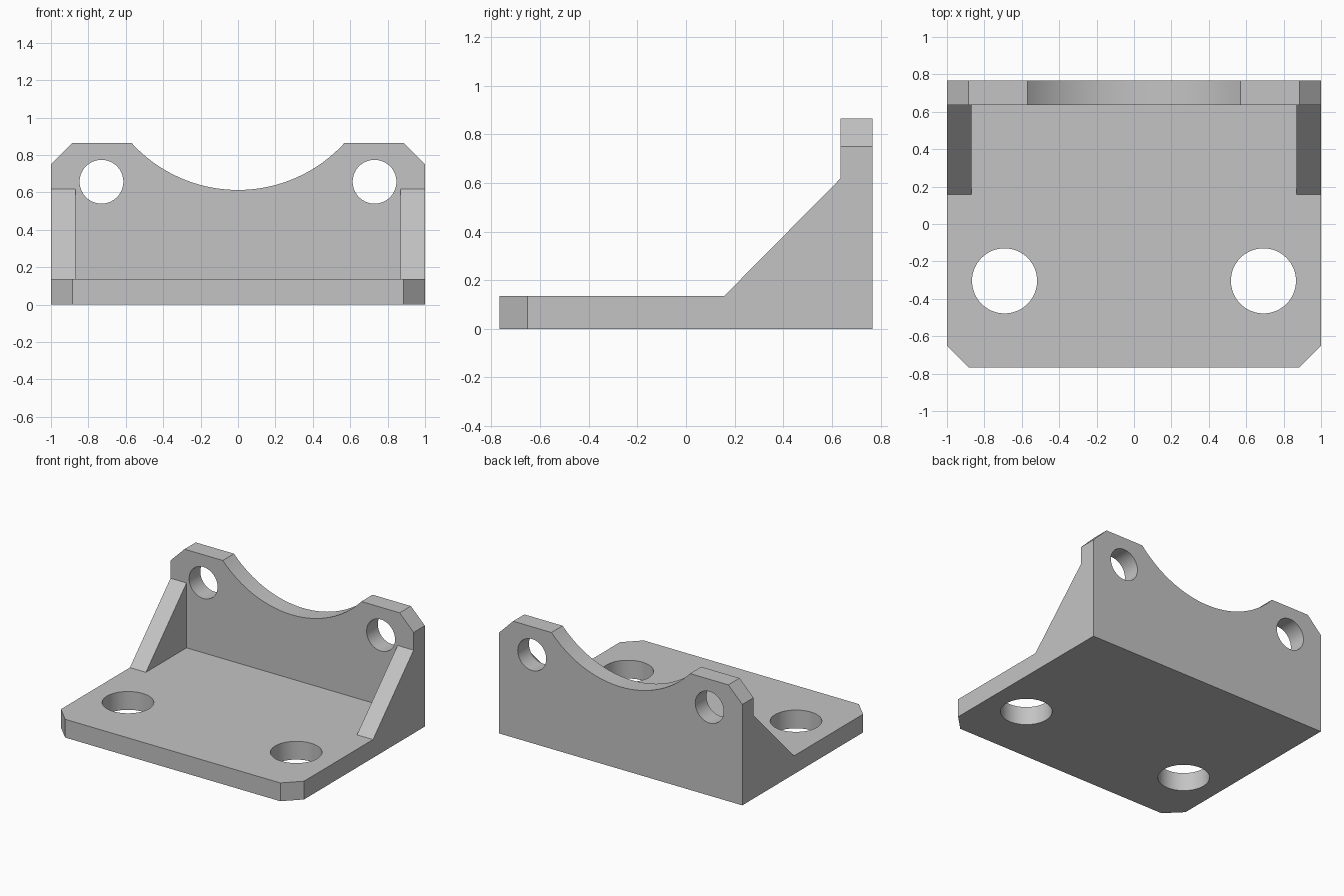
import bpy, bmesh, math
from mathutils import Vector

old = bpy.data.objects.get("Cube")
if old:
    bpy.data.objects.remove(old, do_unlink=True)

grey = bpy.data.materials.new("plain grey")
grey.use_nodes = True
colour = (0.55, 0.55, 0.55, 1)
grey.diffuse_color = colour
grey.node_tree.nodes["Principled BSDF"].inputs["Base Color"].default_value = colour

HALF, DEPTH, HEIGHT = 1.0, 0.767, 0.865
THICK, CHAMFER, WALL_Y = 0.136, 0.115, 0.635
RIB = 0.132


def prism(name, outline, axis, start, end):
    """Extrude a flat outline along one axis between two positions."""
    def place(p, d):
        v = list(p)
        v.insert("xyz".index(axis), d)
        return Vector(v)
    bm = bmesh.new()
    face = bm.faces.new([bm.verts.new(place(p, start)) for p in outline])
    grown = bmesh.ops.extrude_face_region(bm, geom=[face])["geom"]
    verts = [g for g in grown if isinstance(g, bmesh.types.BMVert)]
    bmesh.ops.translate(bm, verts=verts, vec=place((0, 0), end - start))
    bmesh.ops.recalc_face_normals(bm, faces=bm.faces)
    mesh = bpy.data.meshes.new(name)
    bm.to_mesh(mesh)
    bm.free()
    mesh.materials.append(grey)
    obj = bpy.data.objects.new(name, mesh)
    bpy.context.collection.objects.link(obj)
    return obj


def circle(x, y, r, n=64):
    return [(x + r * math.cos(math.tau * i / n), y + r * math.sin(math.tau * i / n))
            for i in range(n)]


def combine(target, tool, operation):
    mod = target.modifiers.new(tool.name, "BOOLEAN")
    mod.operation, mod.solver, mod.object = operation, "EXACT", tool
    bpy.context.view_layer.objects.active = target
    bpy.ops.object.modifier_apply(modifier=mod.name)
    bpy.data.objects.remove(tool, do_unlink=True)


# Base plate with chamfered front corners
inner = HALF - CHAMFER
bracket = prism("bracket", [(-HALF, DEPTH), (-HALF, CHAMFER - DEPTH), (-inner, -DEPTH),
                            (inner, -DEPTH), (HALF, CHAMFER - DEPTH), (HALF, DEPTH)],
                "z", 0, THICK)

# Back wall with chamfered shoulders and a shallow round saddle
saddle, sag = 0.57, 0.252
radius = (saddle ** 2 + sag ** 2) / (2 * sag)
centre_z = HEIGHT - sag + radius
sweep = math.asin(saddle / radius)
arc = [(radius * math.sin(a), centre_z - radius * math.cos(a))
       for a in (sweep * (1 - i / 16) for i in range(33))]
wall = prism("back_wall", [(-HALF, 0), (HALF, 0), (HALF, HEIGHT - CHAMFER), (inner, HEIGHT)]
             + arc + [(-inner, HEIGHT), (-HALF, HEIGHT - CHAMFER)], "y", WALL_Y, DEPTH)
combine(bracket, wall, "UNION")

# Triangular side ribs
for side in (-1, 1):
    a, b = sorted((side * HALF, side * (HALF - RIB)))
    rib = prism("side_rib", [(0.158, 0), (0.158, THICK), (WALL_Y, 0.618),
                             (DEPTH, 0.618), (DEPTH, 0)], "x", a, b)
    combine(bracket, rib, "UNION")

# Screw holes through the plate and the wall
for side in (-1, 1):
    combine(bracket, prism("plate_hole", circle(side * 0.692, -0.304, 0.174), "z", -0.1, 0.3),
            "DIFFERENCE")
    combine(bracket, prism("wall_hole", circle(side * 0.73, 0.657, 0.117), "y", 0.5, 0.9),
            "DIFFERENCE")

# Merge leftover flat seams, then smooth the round surfaces
bm = bmesh.new()
bm.from_mesh(bracket.data)
bmesh.ops.remove_doubles(bm, verts=bm.verts, dist=0.0001)
bmesh.ops.dissolve_limit(bm, angle_limit=0.01, verts=bm.verts, edges=bm.edges)
bm.to_mesh(bracket.data)
bm.free()
bpy.ops.object.select_all(action="DESELECT")
bracket.select_set(True)
bpy.context.view_layer.objects.active = bracket
bpy.ops.object.shade_smooth_by_angle(angle=math.radians(30))
